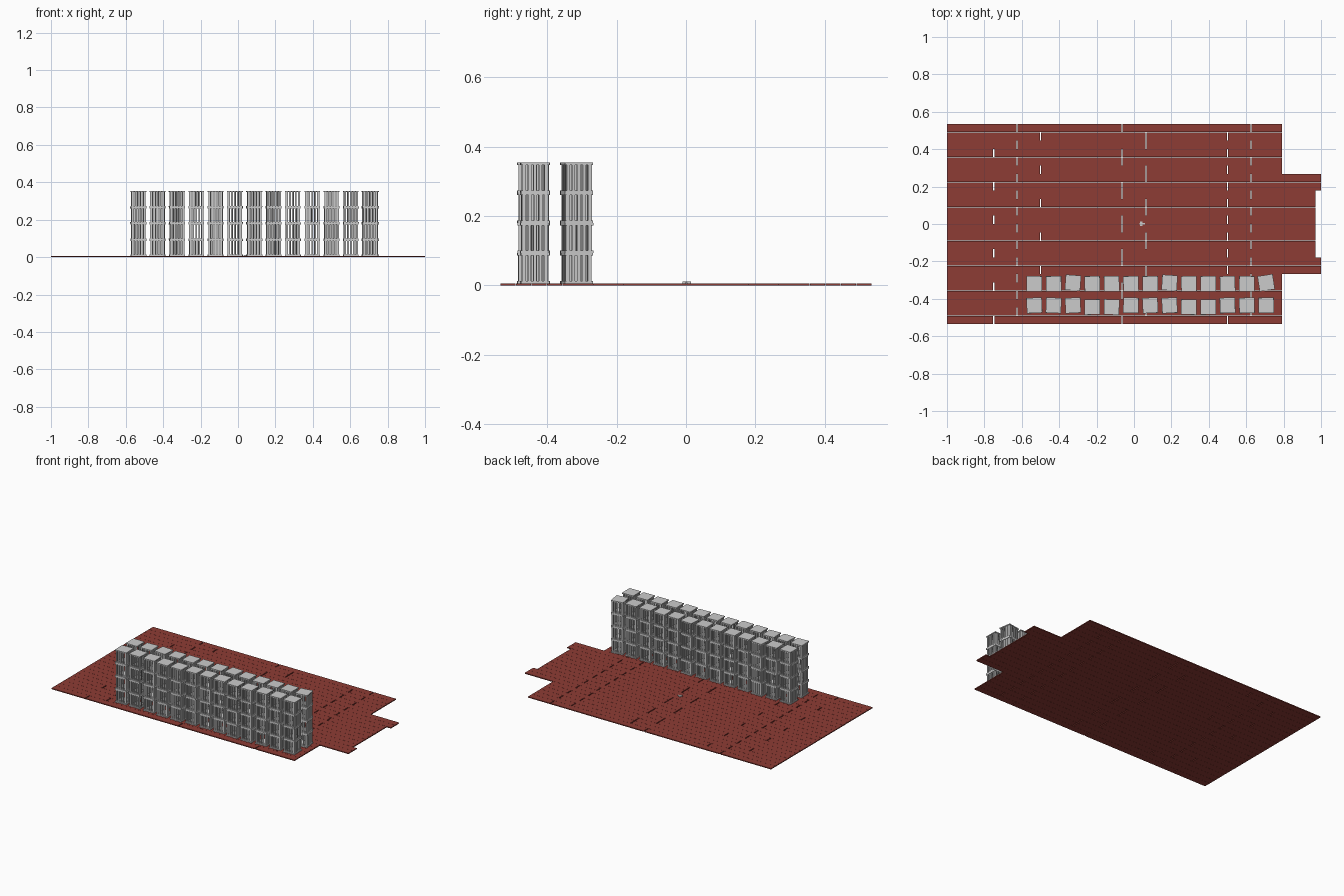
import bpy, bmesh, math, random
from mathutils import Matrix, Vector

if "Cube" in bpy.data.objects:
    bpy.data.objects.remove(bpy.data.objects["Cube"])

random.seed(4)


def add_box(bm, x0, x1, y0, y1, z0, z1, mat=Matrix.Identity(4)):
    place = Matrix.Translation(((x0 + x1) / 2, (y0 + y1) / 2, (z0 + z1) / 2))
    size = Matrix.Diagonal((x1 - x0, y1 - y0, z1 - z0, 1))
    bmesh.ops.create_cube(bm, size=1, matrix=mat @ place @ size)


def make_mesh(name, bm):
    me = bpy.data.meshes.new(name)
    bm.to_mesh(me)
    bm.free()
    return me


def link(name, me):
    ob = bpy.data.objects.new(name, me)
    bpy.context.collection.objects.link(ob)
    return ob


red = bpy.data.materials.new("red_wood")
red.diffuse_color = (0.27, 0.045, 0.035, 1)
red.use_nodes = True
red.node_tree.nodes["Principled BSDF"].inputs["Base Color"].default_value = red.diffuse_color

# Floor: 24 rows of staggered planks, with a stepped tab on the right
ROWS, HALF, FLOOR = 24, 0.535, 0.006
row_w = 2 * HALF / ROWS
joints = [[-0.75, -0.065, 0.5], [-0.625, 0.065, 0.625], [-0.5, 0.065, 0.5], [-0.625, -0.065, 0.625]]
bm = bmesh.new()
for r in range(ROWS):
    y0 = -HALF + r * row_w
    off = abs(r - 11.5)
    end = 0.97 if off < 4 else 1.0 if off < 6 else 0.79
    cuts = [-1.0] + joints[r % 4] + [end]
    for i, (a, b) in enumerate(zip(cuts, cuts[1:])):
        left = a + (0.003 if i else 0)
        right = b - (0.003 if i < len(cuts) - 2 else 0)
        add_box(bm, left, right, y0 + 0.0004, y0 + row_w - 0.0004, 0, FLOOR)
floor = link("floor_planks", make_mesh("floor_planks", bm))
floor.data.materials.append(red)

# One slatted crate: bottom and top boards plus upright slats on four sides
W, H, T = 0.041, 0.087, 0.007
bm = bmesh.new()
add_box(bm, -W, W, -W, W, 0, T)
add_box(bm, -W, W, -W, W, H - T, H)
for side in range(4):
    turn = Matrix.Rotation(side * math.pi / 2, 4, 'Z')
    for k in range(5):
        cx = -0.031 + k * 0.0155
        add_box(bm, cx - 0.0045, cx + 0.0045, -0.038, -0.034, T, H - T, turn)
crate = make_mesh("slatted_crate", bm)

# Two rows of 13 stacks, four crates high, nudged a little by hand
turns_back = [0, 1, -4, 1, 1, 1, 1, -3, 1, 0, 1, 0, 9]
turns_front = [3, -2, 3, 1, -1, -1, 2, 3, -1, 1, 2, 2, 1]
for row, (y, turns) in enumerate([(-0.32, turns_back), (-0.435, turns_front)]):
    for c, deg in enumerate(turns):
        x = -0.533 + c * 0.1033
        dy = -0.009 if row and c in (3, 4, 8, 9) else 0.006 if not row and c in (2, 7, 12) else 0
        for level in range(4):
            ob = link("crate", crate)
            ob.location = (x, y + dy, FLOOR + level * H)
            ob.rotation_euler.z = math.radians(deg + random.uniform(-1, 1))

# Small latch lying on the floor near the middle
bm = bmesh.new()
add_box(bm, 0.03, 0.06, -0.003, 0.005, FLOOR, 0.009)
add_box(bm, 0.033, 0.045, -0.01, 0.014, FLOOR, 0.011)
link("floor_latch", make_mesh("floor_latch", bm))
